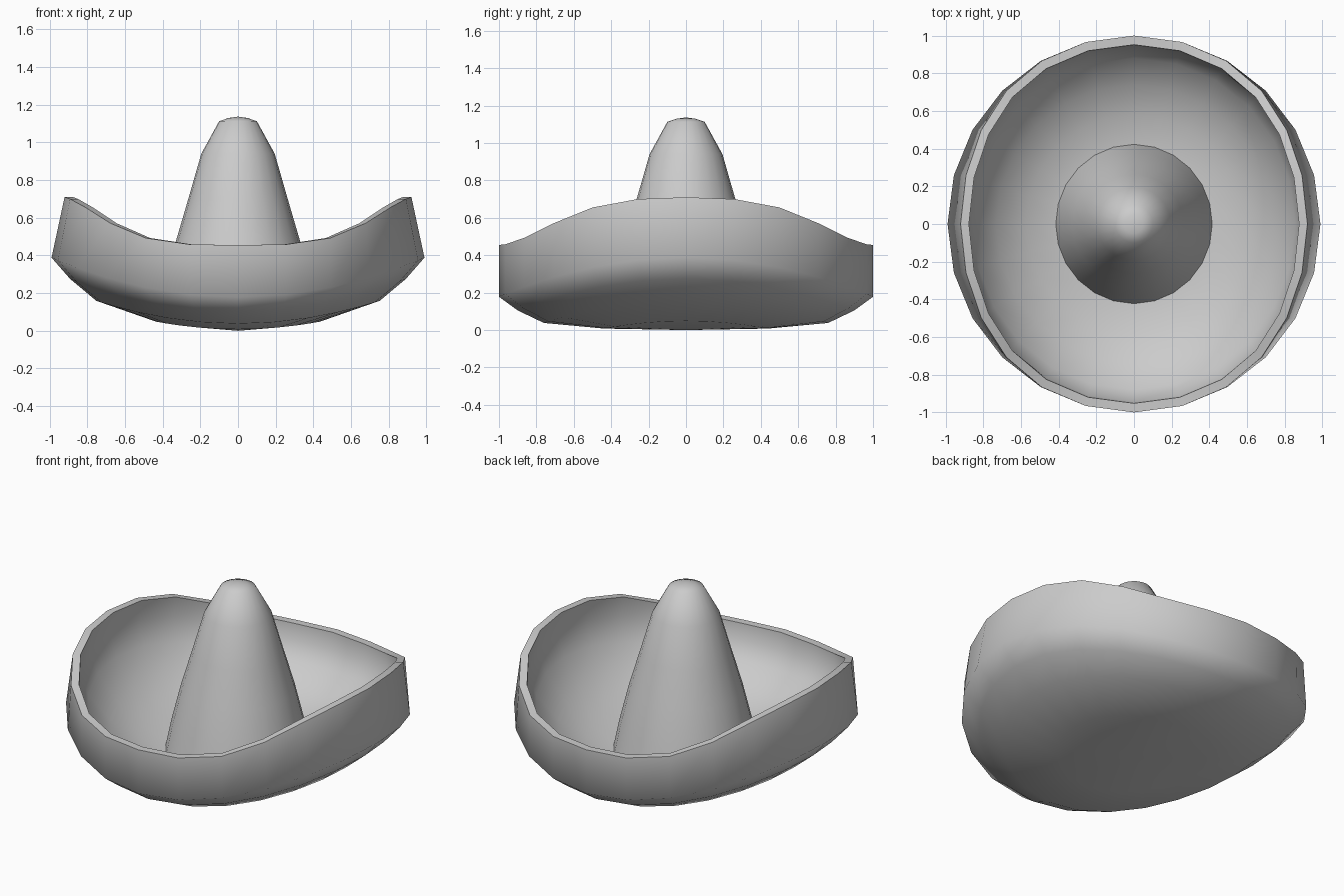
import bpy, math

if "Cube" in bpy.data.objects:
    bpy.data.objects.remove(bpy.data.objects["Cube"])

SEG = 24

def lathe(name, profile, warp):
    """Spin (radius, height) points round z, then warp each point."""
    verts, faces, rings = [], [], []
    for r, z in profile:
        n = SEG if r > 0 else 1
        rings.append(range(len(verts), len(verts) + n))
        for i in range(n):
            a = 2 * math.pi * i / SEG
            verts.append(warp(r * math.cos(a), r * math.sin(a), z))
    for lo, hi in zip(rings, rings[1:]):
        for i in range(SEG):
            j = (i + 1) % SEG
            if len(lo) == 1:
                faces.append((lo[0], hi[j], hi[i]))
            elif len(hi) == 1:
                faces.append((lo[i], lo[j], hi[0]))
            else:
                faces.append((lo[i], lo[j], hi[j], hi[i]))
    mesh = bpy.data.meshes.new(name)
    mesh.from_pydata(verts, [], faces)
    obj = bpy.data.objects.new(name, mesh)
    bpy.context.collection.objects.link(obj)
    bpy.ops.object.select_all(action='DESELECT')
    obj.select_set(True)
    bpy.context.view_layer.objects.active = obj
    bpy.ops.object.shade_smooth_by_angle(angle=math.radians(62))
    return obj

def bend_brim(x, y, z):
    # sides curl upward and lean inward towards the lip
    t = max(0.0, (z - 0.18) / 0.275)
    s = x * x / max(x * x + y * y, 1e-6)
    curl = 0.7 * s * s * (3 - 2 * s) + 0.3 * s ** 1.5
    low, lip = 0.21 * x * x, 0.255 * curl
    return (0.99 * x * (1 - 0.07 * t * curl), y, z + low * (1 - t) + lip * t)

# brim: underside, outer wall, lip, short inner wall, bowl
lathe("hat_brim", [(0, 0), (0.44, 0.008), (0.76, 0.038), (0.9, 0.105),
                   (1, 0.178), (1, 0.455), (0.952, 0.455), (0.945, 0.35),
                   (0.88, 0.25), (0.74, 0.145), (0.58, 0.085), (0.42, 0.06), (0, 0.05)],
      bend_brim)

# crown: tall tapering cone with a rounded tip
lathe("hat_crown", [(0.425, 0.05), (0.385, 0.25), (0.33, 0.475), (0.264, 0.70),
                    (0.195, 0.94), (0.10, 1.113), (0.05, 1.13), (0, 1.137)],
      lambda x, y, z: (x, y, z))
